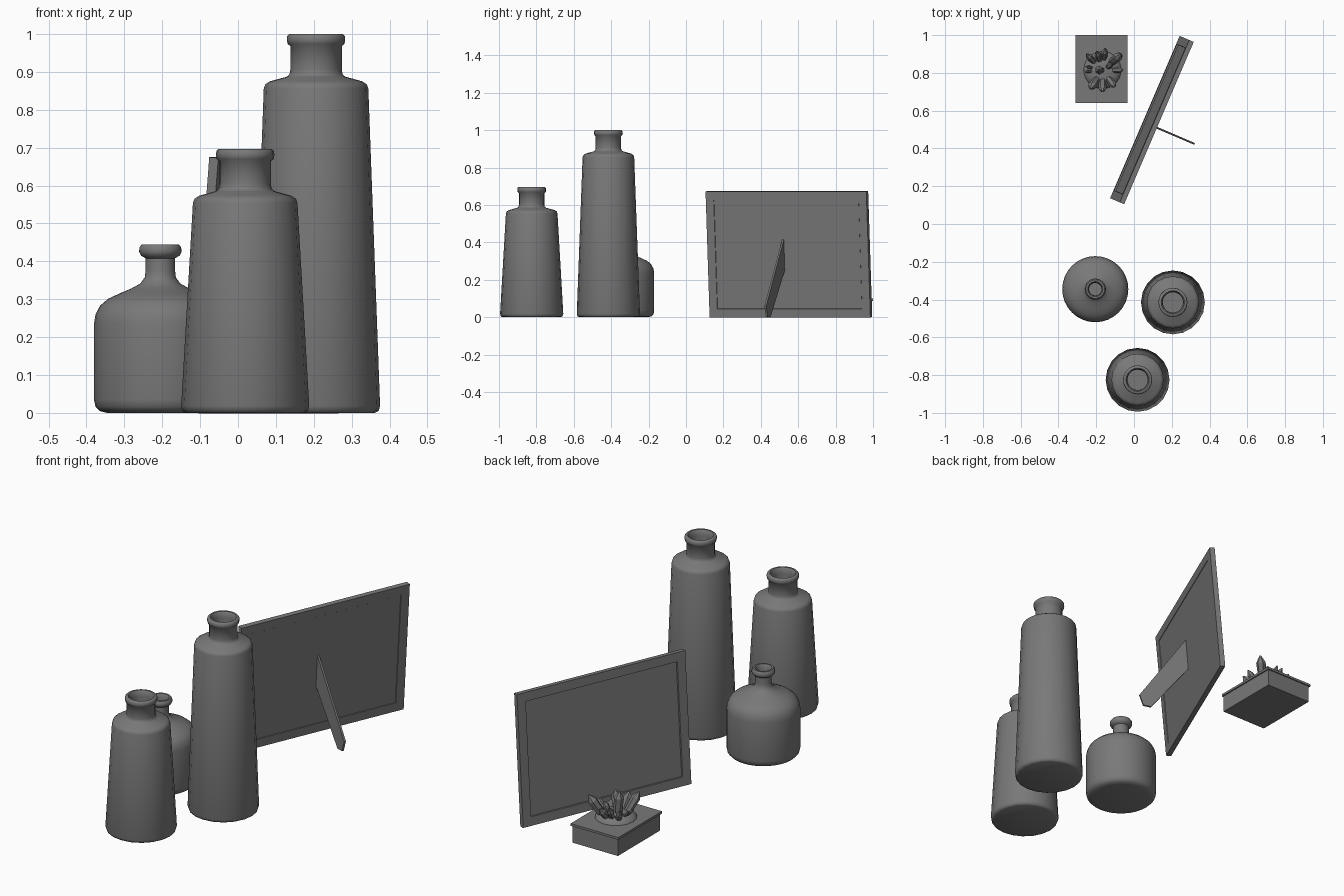
import bpy, bmesh, math
from mathutils import Matrix, Vector

cube = bpy.data.objects.get("Cube")
if cube:
    bpy.data.objects.remove(cube)

grey = bpy.data.materials.new("plain_grey")
grey.use_nodes = True
colour = (0.19, 0.19, 0.19, 1)
grey.diffuse_color = colour
grey.node_tree.nodes["Principled BSDF"].inputs["Base Color"].default_value = colour


def finish(name, bm, matrix=Matrix(), smooth=None):
    """Turn a bmesh into a named object."""
    bmesh.ops.recalc_face_normals(bm, faces=bm.faces)
    mesh = bpy.data.meshes.new(name)
    bm.to_mesh(mesh)
    bm.free()
    mesh.materials.append(grey)
    ob = bpy.data.objects.new(name, mesh)
    bpy.context.collection.objects.link(ob)
    ob.matrix_world = matrix
    if smooth:
        bpy.ops.object.select_all(action='DESELECT')
        ob.select_set(True)
        bpy.context.view_layer.objects.active = ob
        bpy.ops.object.shade_smooth_by_angle(angle=math.radians(smooth))
    return ob


def lathe(name, profile, sides, location, smooth=50):
    """Revolve (radius, height) points about z and cap both ends."""
    bm = bmesh.new()
    rings = []
    for r, z in profile:
        rings.append([bm.verts.new((r * math.cos(math.tau * i / sides),
                                    r * math.sin(math.tau * i / sides), z))
                      for i in range(sides)])
    for a, b in zip(rings, rings[1:]):
        for i in range(sides):
            j = (i + 1) % sides
            bm.faces.new((a[i], a[j], b[j], b[i]))
    bm.faces.new(rings[0])
    bm.faces.new(rings[-1])
    return finish(name, bm, Matrix.Translation(location), smooth)


def box(bm, size, centre):
    bmesh.ops.create_cube(bm, size=1, matrix=Matrix.Translation(centre)
                          @ Matrix.Diagonal((*size, 1)))


# Tapered bottles: same profile, different shoulder height
def tapered_bottle(name, shoulder, top, location):
    profile = [(0.155, 0), (0.165, 0.005), (0.169, 0.018),
               (0.138, shoulder - 0.02), (0.134, shoulder - 0.009),
               (0.122, shoulder - 0.001), (0.078, shoulder + 0.011),
               (0.070, shoulder + 0.017), (0.068, shoulder + 0.03),
               (0.068, top - 0.032), (0.075, top - 0.026),
               (0.077, top - 0.016), (0.076, top - 0.005), (0.071, top),
               (0.062, top), (0.057, top - 0.006), (0.054, top - 0.03),
               (0.054, shoulder - 0.01)]
    lathe(name, profile, 20, location)


tapered_bottle("tall_bottle", 0.876, 1.0, (0.206, -0.415, 0))
tapered_bottle("medium_bottle", 0.574, 0.696, (0.019, -0.825, 0))

# Round bottle with domed shoulder
lathe("round_bottle",
      [(0.14, 0), (0.16, 0.005), (0.171, 0.016), (0.175, 0.035),
       (0.175, 0.235), (0.171, 0.26), (0.159, 0.283), (0.138, 0.301),
       (0.108, 0.315), (0.075, 0.329), (0.052, 0.342), (0.041, 0.358),
       (0.039, 0.375), (0.039, 0.408), (0.051, 0.415), (0.056, 0.425),
       (0.055, 0.437), (0.049, 0.445), (0.040, 0.445), (0.035, 0.438),
       (0.033, 0.41), (0.033, 0.34)],
      32, (-0.205, -0.345, 0))

# Picture frame: x along its width, y towards its back, leaning on its prop
width, height, thick, inset = 0.935, 0.676, 0.026, 0.065
yaw = math.radians(66.8)
lean = math.radians(4.7)
bm = bmesh.new()
box(bm, (width, thick, height), (0, 0, height / 2))
for facing, depth in ((1, 0.008), (-1, 0.002)):
    bm.normal_update()
    panel = [f for f in bm.faces if f.normal.y * facing > 0.9]
    bmesh.ops.inset_region(bm, faces=panel, thickness=inset)
    bmesh.ops.inset_region(bm, faces=panel, thickness=0.002, depth=-depth)
along = Vector((math.cos(yaw), math.sin(yaw), 0))
back = Vector((math.sin(yaw), -math.cos(yaw), 0))
base = Vector((0.095, 0.55, 0)) - back * 0.028
basis = Matrix.Translation(base) @ Matrix.Rotation(yaw, 4, 'Z')
finish("picture_frame", bm, basis @ Matrix.Rotation(lean, 4, 'X'))

# Prop leg behind the frame: a thin upright plate
bm = bmesh.new()
outline = [(0.045, 0.415), (0.055, 0.40), (0.285, 0.06), (0.265, 0.003),
           (0.225, 0.0), (0.032, 0.25)]
plate = bm.faces.new([bm.verts.new((-0.032, -n, z)) for n, z in outline])
out = bmesh.ops.extrude_face_region(bm, geom=[plate])
bmesh.ops.translate(bm, vec=(0.01, 0, 0),
                    verts=[v for v in out["geom"] if isinstance(v, bmesh.types.BMVert)])
finish("prop_leg", bm, basis)

# Display box with a thin overhanging lid
centre = Vector((-0.172, 0.82, 0))
bm = bmesh.new()
box(bm, (0.262, 0.348, 0.088), (0, 0, 0.044))
box(bm, (0.275, 0.36, 0.012), (0, 0, 0.094))
finish("display_box", bm, Matrix.Translation(centre))

# Low mound that holds the crystals
cluster = centre + Vector((0.005, -0.005, 0.1))
lathe("crystal_mound", [(0.1, 0), (0.094, 0.012), (0.075, 0.022), (0.04, 0.03)],
      16, cluster)


# Six-sided pointed crystals
def crystal(name, tip, radius):
    tip = Vector(tip)
    start = Vector((tip.x * 0.4, tip.y * 0.4, 0))
    axis = tip - start
    length = axis.length
    rot = axis.to_track_quat('Z', 'Y').to_matrix().to_4x4()
    lathe(name, [(radius * 0.8, 0), (radius, length * 0.75),
                 (radius * 0.15, length)], 6,
          (0, 0, 0), None).matrix_world = Matrix.Translation(cluster + start) @ rot


tips = [(-0.02, 0.0, 0.14, 0.024), (-0.085, 0.085, 0.08, 0.018),
        (-0.03, 0.1, 0.09, 0.017), (0.015, 0.115, 0.08, 0.018),
        (0.1, 0.085, 0.12, 0.024), (0.11, 0.0, 0.07, 0.017),
        (0.065, -0.09, 0.09, 0.02), (0.0, -0.115, 0.09, 0.022),
        (-0.065, -0.1, 0.11, 0.022), (-0.095, -0.01, 0.06, 0.008),
        (-0.09, 0.02, 0.06, 0.008), (0.05, 0.03, 0.08, 0.016)]
for i, (x, y, z, r) in enumerate(tips):
    crystal(f"crystal_{i + 1}", (x, y, z), r)
